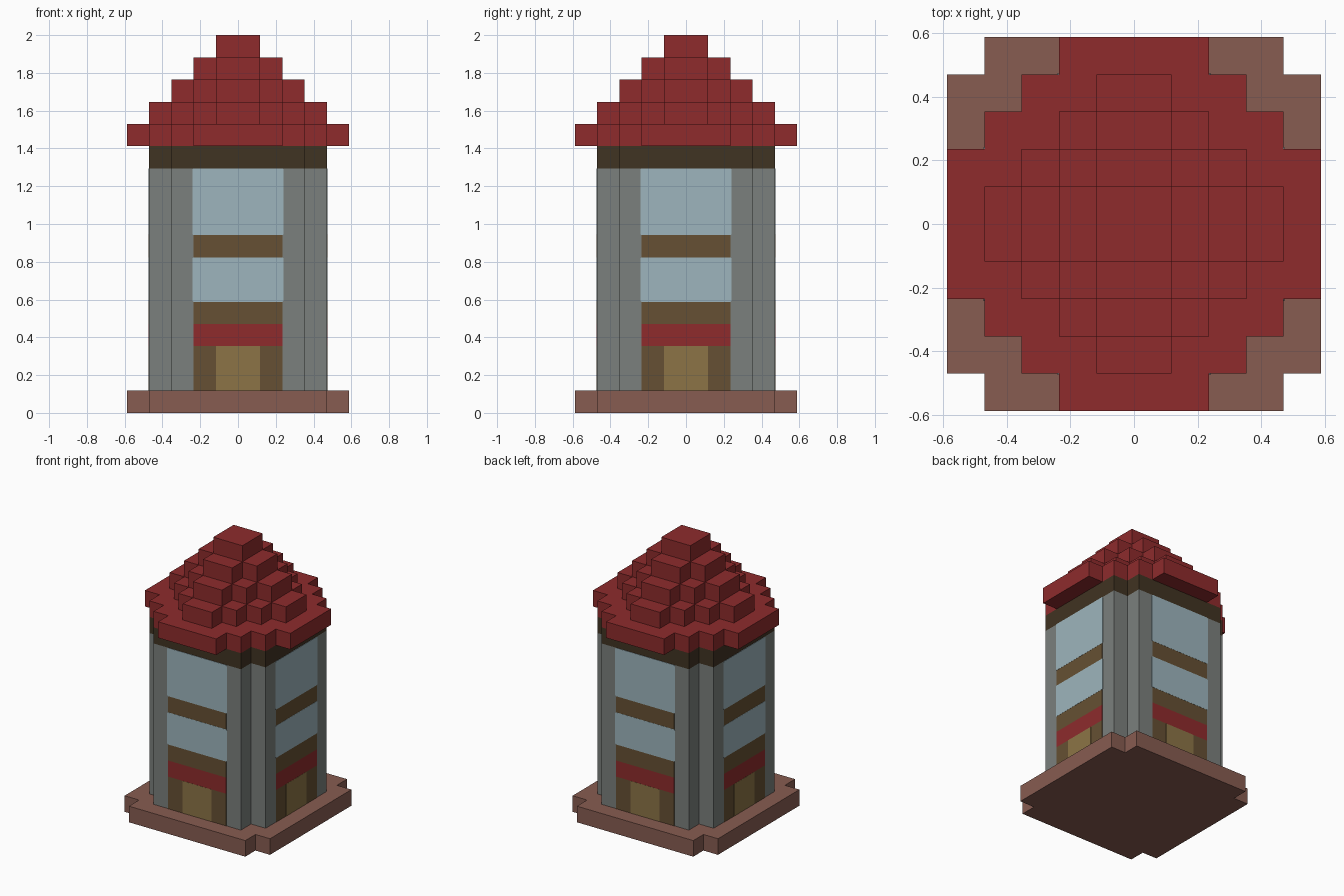
import bpy
import bmesh
from math import pi
from mathutils import Matrix

U = 2 / 17  # one block

cube = bpy.data.objects.get("Cube")
if cube:
    bpy.data.objects.remove(cube, do_unlink=True)


def make_material(name, hex_code):
    def linear(c):
        return c / 12.92 if c <= 0.04045 else ((c + 0.055) / 1.055) ** 2.4
    rgba = [linear(int(hex_code[i:i + 2], 16) / 255) for i in (0, 2, 4)] + [1]
    mat = bpy.data.materials.new(name)
    mat.use_nodes = True
    mat.diffuse_color = rgba
    mat.node_tree.nodes["Principled BSDF"].inputs["Base Color"].default_value = rgba
    return mat


red = make_material("roof red", "8E2B2C")
clay = make_material("clay brown", "875C51")
dark = make_material("dark timber", "403322")
grey = make_material("stone grey", "7B807D")
glass = make_material("pale blue glass", "9DB5BD")
brown = make_material("timber brown", "665033")
tan = make_material("door tan", "8C7446")


def prism(name, outline, offset, mat, matrix=Matrix()):
    """Extrude a closed outline of 3D points along an offset."""
    bm = bmesh.new()
    face = bm.faces.new([bm.verts.new(p) for p in outline])
    new = bmesh.ops.extrude_face_region(bm, geom=[face], use_keep_orig=True)["geom"]
    bmesh.ops.translate(bm, vec=offset,
                        verts=[v for v in new if isinstance(v, bmesh.types.BMVert)])
    bmesh.ops.recalc_face_normals(bm, faces=bm.faces)
    bm.transform(matrix)
    mesh = bpy.data.meshes.new(name)
    bm.to_mesh(mesh)
    bm.free()
    mesh.materials.append(mat)
    obj = bpy.data.objects.new(name, mesh)
    bpy.context.collection.objects.link(obj)


def stepped_slab(name, reach, flat, bottom, top, mat):
    """Slab whose corners step in block by block; flat is the half length of each side."""
    quarter = []
    for i in range(reach - flat + 1):
        if i:
            quarter.append((reach - i, flat + i - 1))
        quarter.append((reach - i, flat + i))
    outline = []
    for _ in range(4):
        outline += [(x * U, y * U, bottom * U) for x, y in quarter]
        quarter = [(-y, x) for x, y in quarter]
    prism(name, outline, (0, 0, (top - bottom) * U), mat)


def wall_panel(name, half, bottom, top, mat, proud, turn, cut=0.0):
    """Thin plate on a wall, with optional clipped corners."""
    w, lo, hi = half * U + cut, bottom * U, top * U
    if cut:
        pts = [(-w + cut, lo), (w - cut, lo), (w, lo + cut), (w, hi - cut),
               (w - cut, hi), (-w + cut, hi), (-w, hi - cut), (-w, lo + cut)]
    else:
        pts = [(-w, lo), (w, lo), (w, hi), (-w, hi)]
    prism(name, [(x, -4 * U, z) for x, z in pts], (0, -proud, 0), mat,
          Matrix.Rotation(turn, 4, "Z"))


# Plinth, tower walls and timber trim
stepped_slab("plinth", 5, 4, 0, 1, clay)
stepped_slab("tower_walls", 4, 3, 1, 11, grey)
stepped_slab("timber_trim", 4, 3, 11, 12, dark)

# Stepped roof
for i, (reach, flat) in enumerate([(5, 2), (4, 1), (3, 1), (2, 1), (1, 1)]):
    stepped_slab(f"roof_tier_{i + 1}", reach, flat, 12 + i, 13 + i, red)

# Door, awning, beams and windows, the same on all four walls
panels = [
    ("door_frame", 2, 1, 3, brown, 0.002, 0),
    ("door", 1, 1, 3, tan, 0.003, 0),
    ("awning_band", 2, 3, 4, red, 0.002, 0),
    ("lower_beam", 2, 4, 5, brown, 0.002, 0),
    ("lower_window", 2, 5, 7, glass, 0.003, 0.006),
    ("upper_beam", 2, 7, 8, brown, 0.002, 0),
    ("upper_window", 2, 8, 11, glass, 0.003, 0.006),
]
for k, side in enumerate(["front", "left", "back", "right"]):
    for name, half, bottom, top, mat, proud, cut in panels:
        wall_panel(f"{side}_{name}", half, bottom, top, mat, proud, k * pi / 2, cut)
